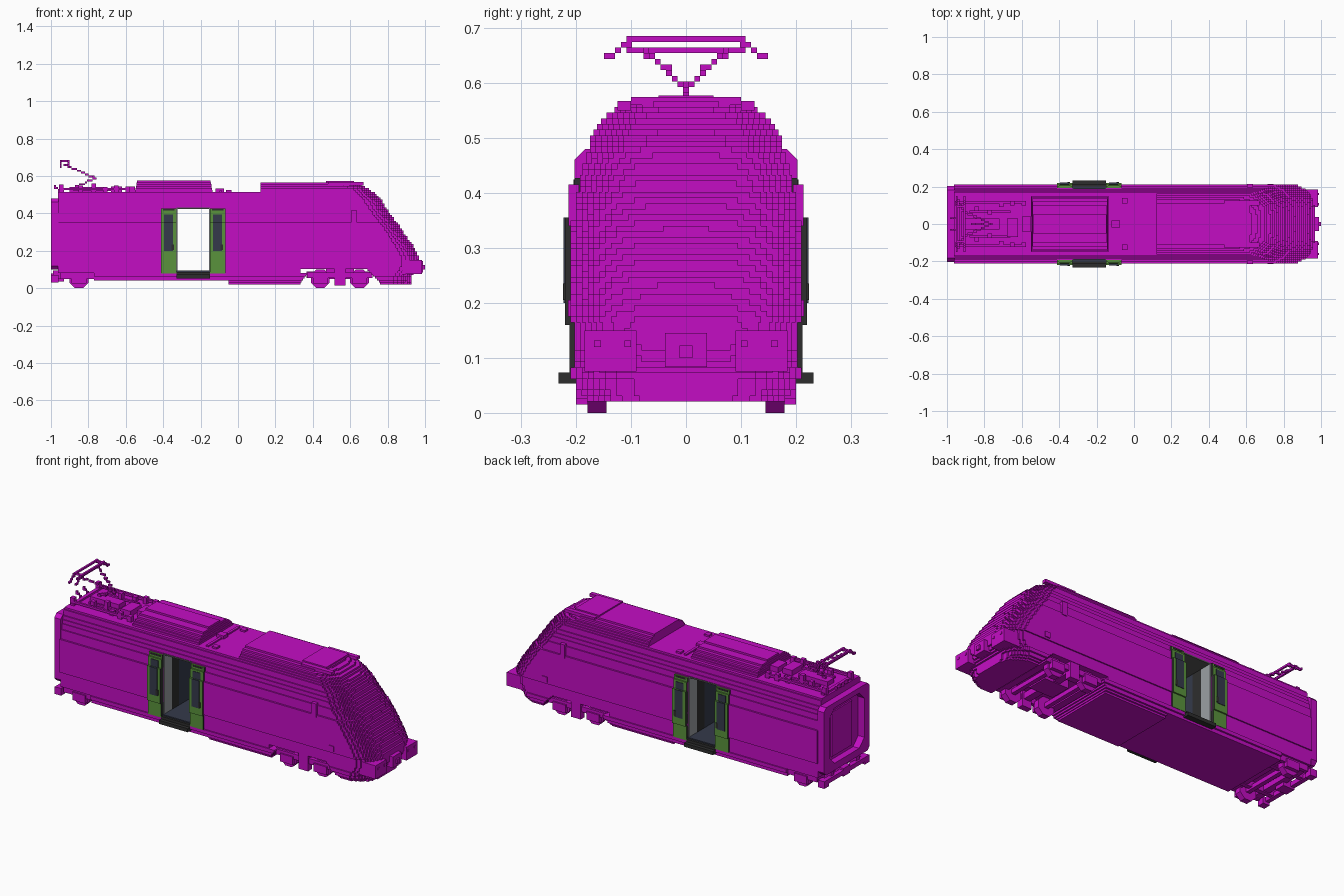
import bpy, bmesh, math
from mathutils import Vector, Matrix

if "Cube" in bpy.data.objects:
    bpy.data.objects.remove(bpy.data.objects["Cube"])

CELL = 0.0103  # size of one block


def material(name, r, g, b):
    m = bpy.data.materials.new(name)
    m.use_nodes = True
    m.diffuse_color = (r, g, b, 1)
    m.node_tree.nodes["Principled BSDF"].inputs["Base Color"].default_value = (r, g, b, 1)
    return m


MAGENTA = material("magenta paint", 0.55, 0.004, 0.55)
GREEN = material("door green", 0.10, 0.29, 0.045)
SLATE = material("slate glass", 0.035, 0.042, 0.07)
CHARCOAL = material("charcoal", 0.027, 0.027, 0.027)
GREY = material("light grey", 0.33, 0.35, 0.37)
CEILING = material("ceiling grey", 0.09, 0.09, 0.09)


def finish(name, bm, *mats):
    bmesh.ops.recalc_face_normals(bm, faces=bm.faces)
    mesh = bpy.data.meshes.new(name)
    for m in mats:
        mesh.materials.append(m)
    bm.to_mesh(mesh)
    bm.free()
    obj = bpy.data.objects.new(name, mesh)
    bpy.context.collection.objects.link(obj)
    return obj


def add_box(bm, x0, x1, y0, y1, z0, z1):
    size = Matrix.Diagonal((x1 - x0, y1 - y0, z1 - z0, 1))
    mid = Matrix.Translation(((x0 + x1) / 2, (y0 + y1) / 2, (z0 + z1) / 2))
    bmesh.ops.create_cube(bm, size=1, matrix=mid @ size)


def boxes(name, mat, items, both_sides=False):
    bm = bmesh.new()
    for x0, x1, y0, y1, z0, z1 in items:
        add_box(bm, x0, x1, y0, y1, z0, z1)
        if both_sides:
            add_box(bm, x0, x1, -y1, -y0, z0, z1)
    return finish(name, bm, mat)


def add_prism(bm, outline, z0, z1):
    low = [bm.verts.new((x, y, z0)) for x, y in outline]
    high = [bm.verts.new((x, y, z1)) for x, y in outline]
    bm.faces.new(low)
    bm.faces.new(high)
    for i in range(len(low)):
        j = (i + 1) % len(low)
        bm.faces.new((low[i], low[j], high[j], high[i]))


# Body cross-section as (top of band, half width), and nose reach by height
BANDS = [(0.03, 0.18), (0.04, 0.19), (0.06, 0.2), (0.085, 0.21), (0.16, 0.203), (0.355, 0.21),
         (0.405, 0.2), (0.43, 0.193), (0.45, 0.188), (0.475, 0.182), (0.5, 0.175), (0.515, 0.168),
         (0.525, 0.162), (0.535, 0.155), (0.547, 0.145), (0.557, 0.13), (0.6, 0.11)]
NOSE = [(0, 0.925), (0.06, 0.925), (0.09, 0.95), (0.13, 0.97), (0.17, 0.965), (0.225, 0.937),
        (0.305, 0.882), (0.396, 0.815), (0.476, 0.763), (0.53, 0.705), (0.575, 0.6)]


def half_width(z):
    return next(w for top, w in BANDS if z < top)


def nose_x(z):
    for (za, xa), (zb, xb) in zip(NOSE, NOSE[1:]):
        if z <= zb:
            return xa + (xb - xa) * (z - za) / (zb - za)


def nose_outline(x0, z):
    # Plan of one layer, with a stepped, rounded front edge
    w, tip = half_width(z), nose_x(z)
    half = []
    n = round(w / CELL)
    for i in range(n):
        y = w * (i + 1) / n
        x = round((tip - 0.09 * (y / w) ** 5) / CELL) * CELL
        half += [(x, w * i / n), (x, y)]
    half = half[1:] + [(x0, w)]
    return half + [(x, -y) for x, y in reversed(half)]


DOOR0, DOOR1 = -0.33, -0.15
REAR = -0.962

# Car body: stacked layers, split around the doorway and the bogie wells
bm = bmesh.new()
for i in range(2, 50):
    z0, z1 = i * CELL, (i + 1) * CELL
    z = (z0 + z1) / 2
    w = half_width(z)
    front, spans = REAR, []
    if z < 0.1:
        back = -0.05 if z < 0.045 else -0.77 if z < 0.09 else REAR
        end = 0.335 + max(0, z - 0.03) * 0.8
        front = 0.76 - max(0, z - 0.03)
        spans = [(back, end)]
    if 0.085 < z < 0.43:
        spans = [(REAR, DOOR0), (DOOR1, 0.335)] if z < 0.1 else [(REAR, DOOR0)]
        front = front if z < 0.1 else DOOR1
    for a, b in spans:
        add_box(bm, a, b, -w, w, z0, z1)
    add_prism(bm, nose_outline(front, z), z0, z1)
finish("car_body", bm, MAGENTA)

# Front roof fairing running into the nose, with a hatch
bm = bmesh.new()
for i in range(50, 55):
    add_prism(bm, nose_outline(0.12, (i + 0.5) * CELL), i * CELL, (i + 1) * CELL)
finish("front_roof_fairing", bm, MAGENTA)
boxes("roof_hatch", MAGENTA, [(0.47, 0.62, -0.1, 0.1, 0.56, 0.574)])
boxes("hatch_rail", MAGENTA, [(0.48, 0.67, 0.1, 0.125, 0.55, 0.567)], True)

# Rear roof fairing, narrowing towards the top
bm = bmesh.new()
for i, w in enumerate((0.15, 0.145, 0.135, 0.12, 0.1, 0.05)):
    add_box(bm, -0.55 + i * 0.002, -0.137 - i * 0.002, -w, w, (50 + i) * CELL, (51 + i) * CELL)
finish("rear_roof_fairing", bm, MAGENTA)
boxes("roof_conduit", MAGENTA, [(-0.1, -0.085, -0.14, 0.14, 0.51, 0.523),
                                (-0.12, -0.075, -0.02, 0.02, 0.51, 0.533)])
boxes("roof_conduit_end", MAGENTA, [(-0.065, -0.035, 0.11, 0.14, 0.51, 0.525)], True)


# Gangway frame: ring of two chamfered outlines
def octagon(w, z0, z1, c):
    half = [(w - c, z0), (w, z0 + c), (w, z1 - c), (w - c, z1)]
    return half + [(-y, z) for y, z in reversed(half)]


bm = bmesh.new()
loops = [[bm.verts.new((x, y, z)) for y, z in ring]
         for x, ring in ((-0.96, octagon(0.203, 0.1, 0.48, 0.02)), (-1, octagon(0.203, 0.1, 0.48, 0.02)),
                         (-1, octagon(0.155, 0.14, 0.45, 0.045)), (-0.96, octagon(0.155, 0.14, 0.45, 0.045)))]
for a, b in zip(loops, loops[1:] + loops[:1]):
    for i in range(8):
        j = (i + 1) % 8
        bm.faces.new((a[i], a[j], b[j], b[i]))
finish("gangway_frame", bm, MAGENTA)
boxes("gangway_door", MAGENTA, [(-0.97, -0.96, -0.09, 0.09, 0.16, 0.41)])

# Rear coupling beam and its supports
boxes("rear_beam", MAGENTA, [(-1, -0.975, -0.2, 0.2, 0.045, 0.07), (-1, -0.93, -0.03, 0.03, 0.035, 0.08)])
boxes("rear_beam_arm", MAGENTA, [(-0.99, -0.76, 0.1, 0.125, 0.05, 0.095),
                                 (-1, -0.96, 0.16, 0.2, 0.03, 0.07)], True)

# Nose coupler, bumpers and side details
boxes("nose_coupler", MAGENTA, [(0.92, 0.99, -0.038, 0.038, 0.083, 0.145),
                                (0.98, 1.0, -0.012, 0.012, 0.1, 0.123)])
boxes("nose_bumper", MAGENTA, [(0.88, 0.985, 0.09, 0.185, 0.075, 0.15)], True)
boxes("nose_lamp", MAGENTA, [(0.98, 0.988, 0.1, 0.112, 0.12, 0.132),
                             (0.98, 0.988, 0.155, 0.167, 0.12, 0.132)], True)
boxes("cab_side_window", MAGENTA, [(0.605, 0.635, 0.195, 0.214, 0.34, 0.415),
                                   (0.715, 0.745, 0.205, 0.215, 0.175, 0.205)], True)

# Bogies: octagonal wheels, side frames and cross beams
bm = bmesh.new()
for x in (-0.85, 0.44, 0.65):
    for side in (-1, 1):
        place = (Matrix.Translation((x, side * 0.162, 0.05)) @ Matrix.Rotation(math.pi / 2, 4, "X")
                 @ Matrix.Rotation(math.pi / 8, 4, "Z"))
        bmesh.ops.create_cone(bm, cap_ends=True, segments=8, radius1=0.054, radius2=0.054,
                              depth=0.035, matrix=place)
    add_box(bm, x - 0.012, x + 0.012, -0.15, 0.15, 0.04, 0.064)
finish("wheelsets", bm, MAGENTA)
boxes("bogie_frame", MAGENTA,
      [(0.37, 0.72, 0.172, 0.192, 0.055, 0.085), (-0.95, -0.77, 0.172, 0.192, 0.05, 0.085)]
      + [(x - 0.04, x + 0.04, 0.175, 0.2, 0.025, 0.07) for x in (-0.85, 0.44, 0.65)]
      + [(0.515, 0.575, 0.165, 0.2, 0.015, 0.105)], True)
boxes("bogie_cross_beam", MAGENTA,
      [(x - 0.02, x + 0.02, -0.18, 0.18, 0.055, 0.09) for x in (-0.93, -0.79, 0.385, 0.545, 0.7)]
      + [(0.47, 0.62, -0.06, 0.06, 0.05, 0.105)])

# Sliding doors: green leaves with charcoal edges, following the body side
bm = bmesh.new()
LEAVES = [(-0.412, DOOR0), (DOOR1, -0.068)]
for x0, x1 in LEAVES:
    for z0, z1, w in ((0.08, 0.16, 0.212), (0.16, 0.355, 0.22), (0.355, 0.405, 0.21), (0.405, 0.427, 0.203)):
        for y0, y1 in ((w - 0.025, w), (-w, 0.025 - w)):
            add_box(bm, x0, x1, y0, y1, z0, z1)
bm.normal_update()
for f in bm.faces:
    f.material_index = 1 if abs(f.normal.x) > 0.5 else 0
finish("door_leaves", bm, GREEN, CHARCOAL)
panes, trims = [], []
for x0, x1 in LEAVES:
    m = (x0 + x1) / 2
    panes += [(m - 0.024, m + 0.024, 0.215, 0.223, 0.2, 0.355), (m - 0.024, m + 0.024, 0.205, 0.213, 0.355, 0.395)]
    trims += [(m + 0.016, m + 0.03, 0.215, 0.2235, 0.205, 0.235), (x0 + 0.01, x1 - 0.01, 0.198, 0.205, 0.415, 0.424)]
boxes("door_window", SLATE, panes, True)
boxes("door_trim", CHARCOAL, trims, True)
boxes("door_step", CHARCOAL, [(DOOR0, DOOR1, 0.17, 0.232, 0.053, 0.073),
                              (DOOR0, DOOR1, 0.17, 0.212, 0.07, 0.088)], True)

# Vestibule lining
boxes("vestibule_floor", SLATE, [(DOOR0, DOOR1, -0.2, 0.2, 0.085, 0.094)])
boxes("vestibule_ceiling", CEILING, [(DOOR0, DOOR1, -0.19, 0.19, 0.424, 0.432)])
walls = ((DOOR0, DOOR0 + 0.006), (DOOR1 - 0.006, DOOR1))
boxes("vestibule_pillar", GREY, [(a, b, 0.125, 0.192, 0.09, 0.426) for a, b in walls], True)
boxes("vestibule_panel", CHARCOAL, [(a, b, 0.06, 0.125, 0.09, 0.426) for a, b in walls], True)
boxes("vestibule_inner_door", SLATE, [(a, b, -0.06, 0.06, 0.09, 0.426) for a, b in walls])

# Pantograph: stepped bars made of blocks
bm = bmesh.new()


def block_bar(a, b):
    a, b = Vector(a), Vector(b)
    n = max(1, math.ceil((b - a).length / CELL))
    for i in range(n + 1):
        p = a.lerp(b, i / n)
        x, y, z = (round(c / CELL) * CELL for c in p)
        h = CELL / 2
        add_box(bm, x - h, x + h, y - h, y + h, z - h, z + h)


block_bar((-0.87, 0, 0.54), (-0.765, 0, 0.59))
for s in (-1, 1):
    block_bar((-0.765, 0, 0.59), (-0.925, s * 0.075, 0.66))
    block_bar((-0.765, 0, 0.59), (-0.85, s * 0.04, 0.627))
    for x in (-0.945, -0.905):
        block_bar((x, s * 0.1, 0.68), (x, s * 0.14, 0.645))
    block_bar((-0.945, s * 0.095, 0.68), (-0.905, s * 0.095, 0.68))
for x, z in ((-0.945, 0.68), (-0.905, 0.68), (-0.925, 0.66)):
    block_bar((x, -0.1, z), (x, 0.1, z))
finish("pantograph", bm, MAGENTA)

# Rear roof equipment: base frame, insulators and cable runs
boxes("pantograph_base", MAGENTA, [(-0.9, -0.72, -0.03, 0.03, 0.51, 0.54),
                                   (-0.68, -0.62, -0.07, 0.03, 0.51, 0.545),
                                   (-0.53 - 0.07, -0.55, -0.04, 0.04, 0.51, 0.545),
                                   (-0.95, -0.93, -0.13, 0.13, 0.51, 0.525)])
boxes("roof_insulator", MAGENTA, [(x - 0.012, x + 0.012, y, y + 0.024, 0.51, z) for x, y, z in
                                  ((-0.975 + 0.03, 0.1, 0.555), (-0.84, 0.07, 0.55), (-0.77, 0.05, 0.56),
                                   (-0.71, 0.09, 0.54), (-0.65, 0.1, 0.55), (-0.59, 0.1, 0.545))], True)
boxes("roof_cable", MAGENTA, [(-0.94, -0.58, 0.11, 0.122, 0.525, 0.537),
                              (-0.88, -0.66, 0.06, 0.072, 0.52, 0.53)], True)
bm = bmesh.new()
block_bar((-0.955, 0.03, 0.52), (-0.98, 0.03, 0.545))
block_bar((-0.955, -0.03, 0.52), (-0.98, -0.03, 0.545))
finish("cable_horns", bm, MAGENTA)
